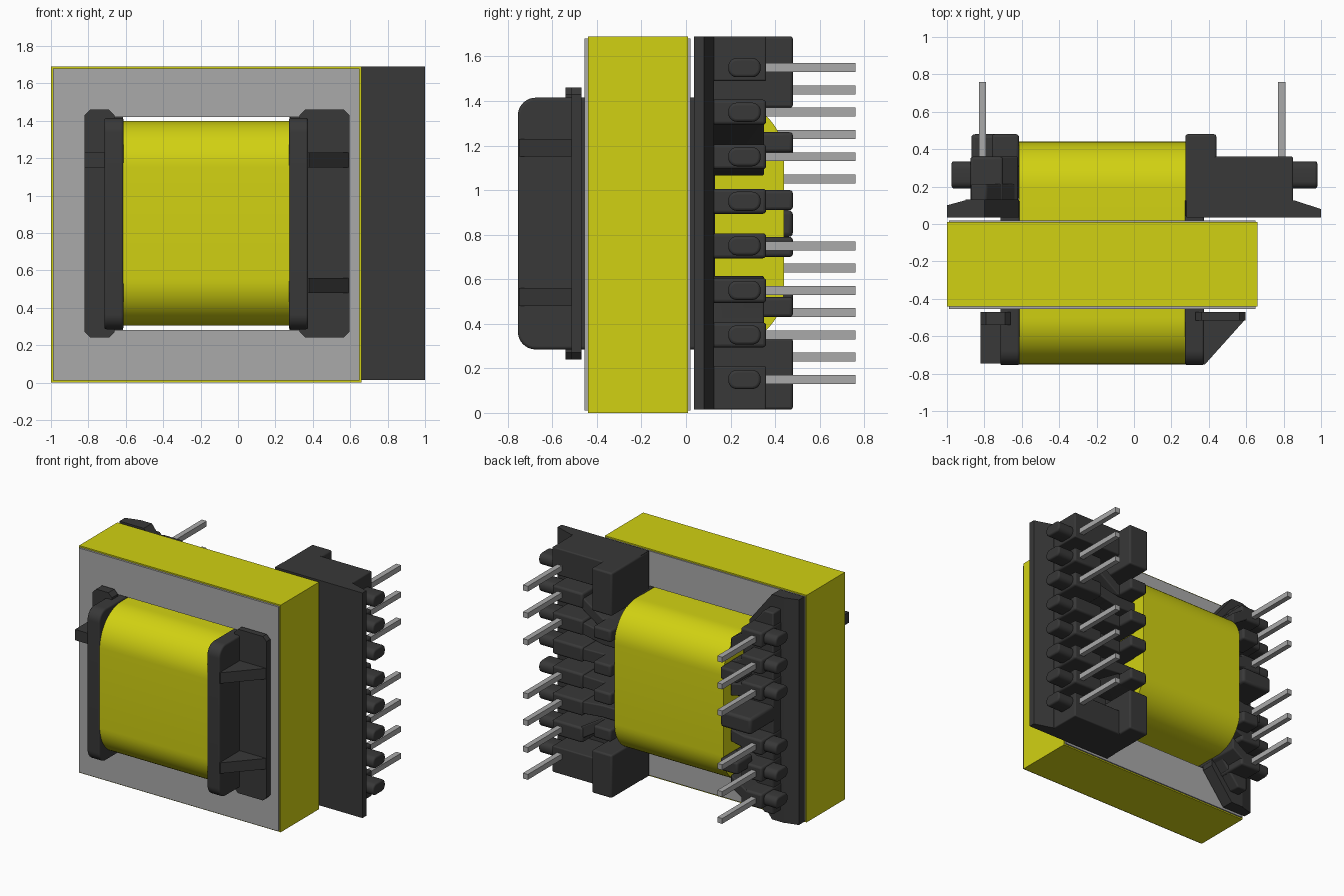
import bpy, bmesh, math
from mathutils import Vector

if "Cube" in bpy.data.objects:
    bpy.data.objects.remove(bpy.data.objects["Cube"])


def material(name, rgb):
    m = bpy.data.materials.new(name)
    m.use_nodes = True
    m.diffuse_color = (*rgb, 1)
    m.node_tree.nodes["Principled BSDF"].inputs["Base Color"].default_value = (*rgb, 1)
    return m


YELLOW = material("yellow tape", (0.64, 0.64, 0.006))
GREY = material("ferrite grey", (0.40, 0.40, 0.40))
BLACK = material("black plastic", (0.040, 0.040, 0.040))
METAL = material("pin metal", (0.40, 0.40, 0.40))


def finish(name, bm, mat, bevel=0.0, smooth=False):
    bmesh.ops.recalc_face_normals(bm, faces=bm.faces)
    me = bpy.data.meshes.new(name)
    bm.to_mesh(me)
    bm.free()
    me.materials.append(mat)
    ob = bpy.data.objects.new(name, me)
    bpy.context.collection.objects.link(ob)
    if bevel:
        mod = ob.modifiers.new("rounded edges", "BEVEL")
        mod.width = bevel
        mod.segments = 3
        mod.limit_method = "ANGLE"
    if smooth or bevel:
        bpy.ops.object.select_all(action="DESELECT")
        ob.select_set(True)
        bpy.context.view_layer.objects.active = ob
        bpy.ops.object.shade_smooth_by_angle(angle=math.radians(35))
    return ob


def place(axis, p, h):
    """Profile point p (remaining axes in order) at height h along axis."""
    c = list(p)
    c.insert("xyz".index(axis), h)
    return Vector(c)


def prism(name, pts, axis, lo, hi, mat, bevel=0.0, smooth=False):
    bm = bmesh.new()
    a = [bm.verts.new(place(axis, p, lo)) for p in pts]
    b = [bm.verts.new(place(axis, p, hi)) for p in pts]
    bm.faces.new(a)
    bm.faces.new(b)
    for i in range(len(pts)):
        j = (i + 1) % len(pts)
        bm.faces.new((a[i], a[j], b[j], b[i]))
    return finish(name, bm, mat, bevel, smooth)


def box(name, x, y, z, mat, bevel=0.0):
    return prism(name, [(x[0], y[0]), (x[1], y[0]), (x[1], y[1]), (x[0], y[1])],
                 "z", z[0], z[1], mat, bevel)


def ring(name, outer, inner, y, mat):
    """Rectangular frame in x-z, rectangles given as x0, x1, z0, z1."""
    bm = bmesh.new()
    loops = []
    for r in (outer, inner):
        for h in y:
            loops.append([bm.verts.new((px, h, pz)) for px, pz in
                          ((r[0], r[2]), (r[1], r[2]), (r[1], r[3]), (r[0], r[3]))])
    o0, o1, i0, i1 = loops
    for p, q in ((o0, o1), (o1, i1), (i1, i0), (i0, o0)):
        for k in range(4):
            j = (k + 1) % 4
            bm.faces.new((p[k], p[j], q[j], q[k]))
    return finish(name, bm, mat)


def rounded(a0, a1, b0, b1, radii, n=10):
    """Rounded rectangle; radii for corners (a0,b0), (a1,b0), (a1,b1), (a0,b1)."""
    pts = []
    corners = ((a0, b0, 1, 1, 180), (a1, b0, -1, 1, 270), (a1, b1, -1, -1, 0), (a0, b1, 1, -1, 90))
    for (a, b, sa, sb, start), r in zip(corners, radii):
        if r == 0:
            pts.append((a, b))
            continue
        for i in range(n + 1):
            t = math.radians(start + 90 * i / n)
            pts.append((a + sa * r + r * math.cos(t), b + sb * r + r * math.sin(t)))
    return pts


# Magnetic core, its centre leg and the tape band round it
ring("core_frame", (-0.99, 0.65, 0.01, 1.68), (-0.72, 0.38, 0.28, 1.42), (-0.455, 0.02), GREY)
box("core_centre_leg", (-0.72, 0.38), (-0.45, 0.015), (0.57, 1.13), GREY)
ring("core_tape", (-1.0, 0.66, 0.0, 1.69), (-0.985, 0.645, 0.015, 1.675), (-0.44, 0.01), YELLOW)

# Taped winding
prism("winding", rounded(-0.75, 0.44, 0.305, 1.40, [0.25] * 4, 14), "x", -0.615, 0.28, YELLOW, smooth=True)

# Bobbin flanges through the core window
flange = rounded(-0.755, 0.13, 0.285, 1.415, (0.08, 0, 0, 0.08))
for side, x0, x1 in (("right", -0.715, -0.612), ("left", 0.272, 0.375)):
    prism(side + "_flange", flange, "x", x0, x1, BLACK, 0.012)

# Front brackets with their gussets
for side, x0, x1 in (("right", -0.82, -0.66), ("left", 0.33, 0.595)):
    c = 0.03
    prism(side + "_front_plate",
          [(x0 + c, 0.24), (x1 - c, 0.24), (x1, 0.24 + c), (x1, 1.46 - c),
           (x1 - c, 1.46), (x0 + c, 1.46), (x0, 1.46 - c), (x0, 0.24 + c)],
          "y", -0.54 if x0 < 0 else -0.515, -0.47, BLACK)
for z in (0.48, 1.15):
    prism("left_front_gusset", [(0.36, -0.75), (0.38, -0.75), (0.595, -0.51), (0.595, -0.48), (0.36, -0.47)],
          "z", z, z + 0.08, BLACK)
box("right_front_gusset", (-0.82, -0.68), (-0.745, -0.47), (1.15, 1.23), BLACK)


def terminal(side, s, z, x_in, x_out, x_peg, pin_x, pin=True):
    """Finger with a rounded wire peg and a square pin; s is the side sign."""
    xs = lambda a, b: tuple(sorted((s * a, s * b)))
    box(side + "_finger", xs(x_in, x_out), (0.10, 0.36), (z - 0.056, z + 0.056), BLACK, 0.015)
    peg = rounded(0.19, 0.335, z - 0.043, z + 0.043, [0.038] * 4, 5)
    lo, hi = xs(x_out - 0.02, x_peg)
    prism(side + "_peg", peg, "x", lo, hi, BLACK, 0.012)
    if pin:
        box(side + "_pin", xs(pin_x - 0.02, pin_x + 0.02), (0.30, 0.76), (z - 0.02, z + 0.02), METAL)


# Left terminal block: base, end blocks and terminals
prism("left_base", [(0.28, 0.035), (1.0, 0.035), (1.0, 0.08), (0.86, 0.125), (0.28, 0.125)],
      "z", 0.015, 1.69, BLACK)
for za, zb, zc, zd in ((1.37, 1.69, 1.49, 1.69), (0.015, 0.335, 0.015, 0.21)):
    box("left_end_block", (0.275, 0.44), (0.036, 0.48), (za, zb), BLACK, 0.012)
    box("left_end_shelf", (0.42, 0.85), (0.036, 0.36), (zc, zd), BLACK, 0.008)
for i in range(8):
    z = 0.15 + 0.2 * i
    terminal("left", 1, z, 0.60, 0.85, 0.98, 0.79, pin=i != 4)

# Left guide ribs, fanning from the terminals to the winding: outer z, inner z, height
for zo, zi, y in ((1.35, 1.215, 0.48), (1.15, 1.11, 0.36), (0.95, 0.955, 0.48),
                  (0.75, 0.745, 0.48), (0.55, 0.57, 0.36), (0.35, 0.475, 0.48)):
    w = 0.045
    prism("left_guide_rib", [(0.64, zo - w), (0.64, zo + w), (0.44, zi + w), (0.285, zi + w),
                             (0.285, zi - w), (0.44, zi - w)], "y", 0.10, 0.35, BLACK, 0.008)
    if y > 0.4:
        box("left_guide_post", (0.285, 0.43), (0.30, y), (zi - w, zi + w), BLACK, 0.015)

# Right terminal block: tapered base, lower body and terminals
outline = [(-0.80, 0.015), (-0.615, 0.25), (-0.615, 1.455), (-0.80, 1.69)]
prism("right_base", [(-0.90, 0.015)] + outline + [(-0.90, 1.69)], "y", 0.035, 0.13, BLACK)
prism("right_base_lip", [(-0.89, 0.035), (-0.89, 0.13), (-1.0, 0.10), (-1.0, 0.035)], "z", 0.015, 1.69, BLACK)
body = [(-0.87, 0.10), (-0.79, 0.10), (-0.62, 0.31), (-0.62, 1.395), (-0.79, 1.60), (-0.87, 1.60)]
prism("right_body", body, "y", 0.12, 0.215, BLACK, 0.01)
for z in (0.25, 0.45, 0.65, 1.05, 1.25, 1.45):
    terminal("right", -1, z, 0.70, 0.875, 0.975, 0.81)
    zi = 0.85 + (z - 0.85) * 0.85
    w = 0.045
    prism("right_guide_rib", [(-0.76, z - w), (-0.76, z + w), (-0.62, zi + w), (-0.62, zi - w)],
          "y", 0.12, 0.36, BLACK, 0.008)
    if z in (0.45, 1.25):
        box("right_guide_post", (-0.76, -0.615), (0.30, 0.48), (zi - w, zi + w), BLACK, 0.015)
box("right_middle_block", (-0.87, -0.615), (0.12, 0.48), (0.79, 0.91), BLACK, 0.02)
